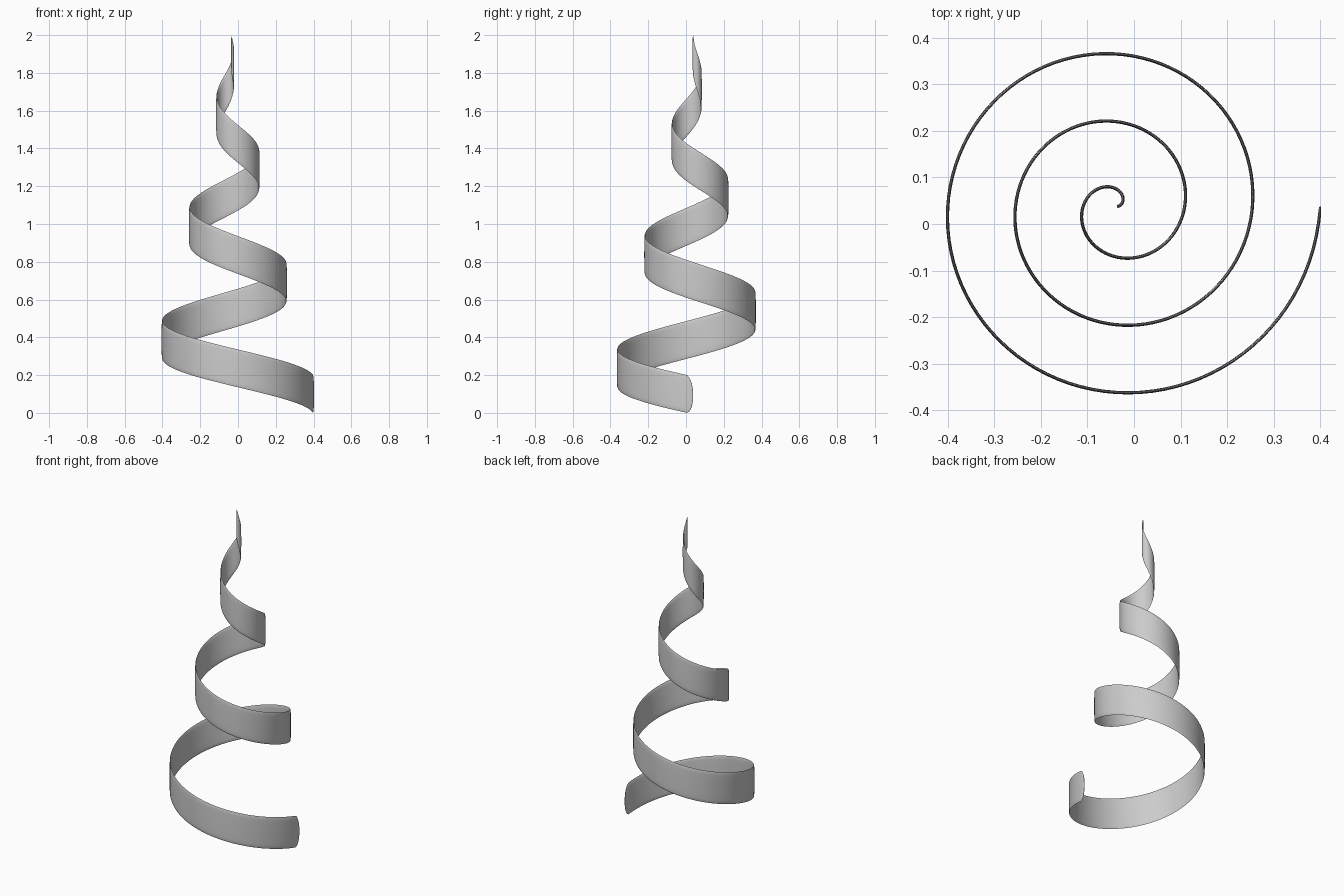
import bpy, bmesh, math

if "Cube" in bpy.data.objects:
    bpy.data.objects.remove(bpy.data.objects["Cube"])

TURNS, RISE, RADIUS = 3.0, 0.605, 0.4365   # turns, climb per turn, outer radius
CX, CY, Z0 = -0.0365, 0.038, 0.093         # spiral axis and start mid-height
HALF_H, HALF_T = 0.1, 0.0035               # half height and half thickness
CAP = 0.0135                               # length of rounded ends, in turns
SIDES = 16


def centre(t):
    r = RADIUS * (1 - t / TURNS)
    a = -2 * math.pi * t
    return CX + r * math.cos(a), CY + r * math.sin(a), Z0 + RISE * t


def normal(t):
    e = 1e-4
    x0, y0, _ = centre(t - e)
    x1, y1, _ = centre(t + e)
    length = math.hypot(x1 - x0, y1 - y0)
    return -(y1 - y0) / length, (x1 - x0) / length


# stations along the ribbon, closer together in the rounded ends
cap = [CAP * (1 - math.cos(math.pi / 2 * i / 8)) for i in range(8)]
n = 288
body = [CAP + (TURNS - 2 * CAP) * i / n for i in range(n + 1)]
stations = cap + body + [TURNS - c for c in reversed(cap)]

# sweep a thin oval section up the shrinking spiral
bm = bmesh.new()
rings = []
for t in stations:
    d = min(1.0, min(t, TURNS - t) / CAP)
    s = max(0.08, (1 - (1 - d) ** 2) ** 0.5) if d < 1 else 1.0
    x, y, z = centre(t)
    nx, ny = normal(t)
    ring = []
    for k in range(SIDES):
        a = 2 * math.pi * k / SIDES
        c, q = math.cos(a), math.sin(a)
        w = math.copysign(abs(c) ** 0.6, c) * HALF_T * s ** 0.5
        h = math.copysign(abs(q) ** 0.7, q) * HALF_H * s
        ring.append(bm.verts.new((x + nx * w, y + ny * w, z + h)))
    rings.append(ring)
for r0, r1 in zip(rings, rings[1:]):
    for k in range(SIDES):
        j = (k + 1) % SIDES
        bm.faces.new((r0[k], r0[j], r1[j], r1[k]))
bm.faces.new(rings[0])
bm.faces.new(rings[-1])
bmesh.ops.recalc_face_normals(bm, faces=bm.faces)

mesh = bpy.data.meshes.new("spiral_ribbon")
bm.to_mesh(mesh)
bm.free()
ribbon = bpy.data.objects.new("spiral_ribbon", mesh)
bpy.context.collection.objects.link(ribbon)
bpy.context.view_layer.objects.active = ribbon
ribbon.select_set(True)
bpy.ops.object.shade_smooth_by_angle(angle=math.radians(60))
